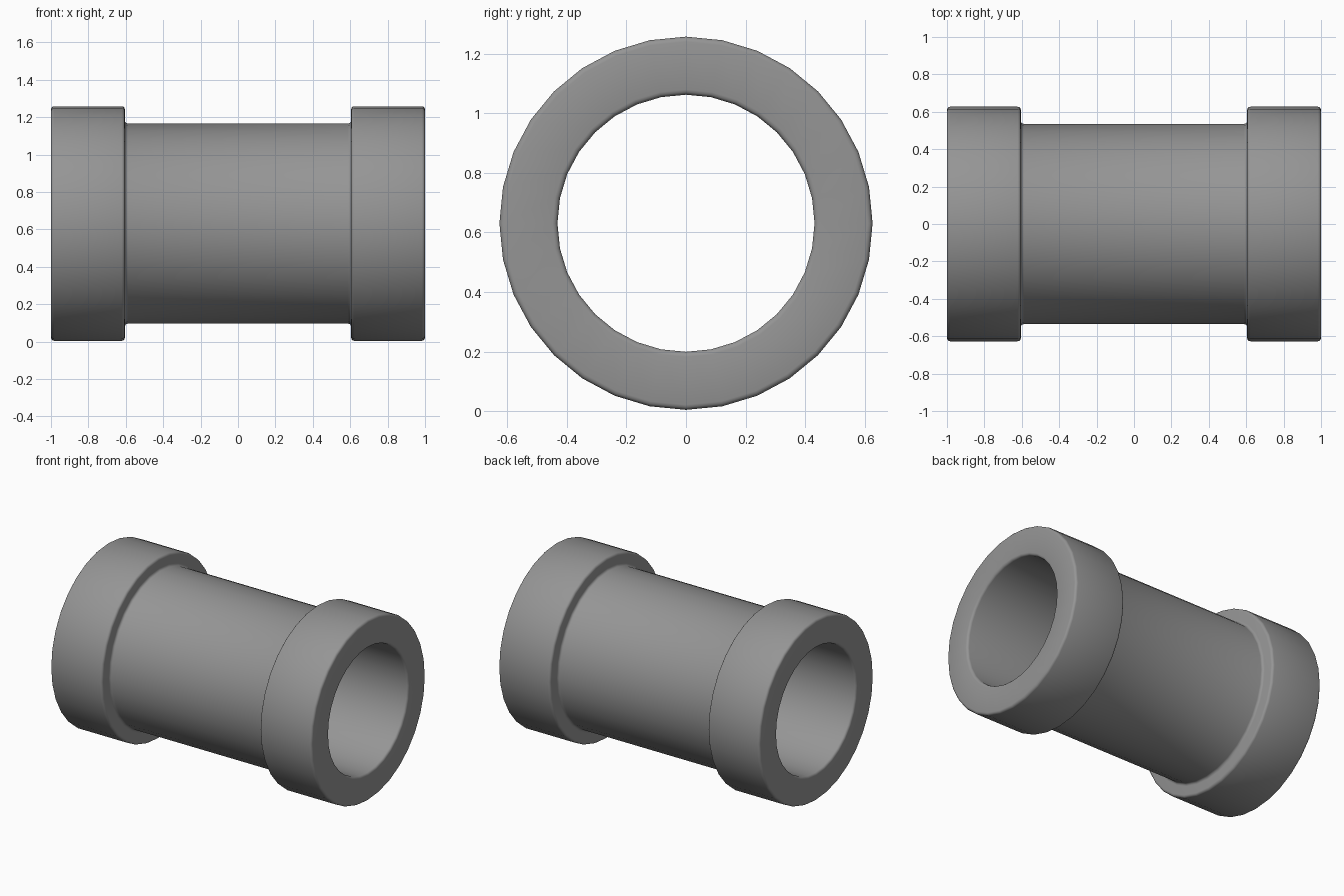
import bpy
import bmesh
from math import cos, sin, tau

cube = bpy.data.objects.get("Cube")
if cube:
    bpy.data.objects.remove(cube, do_unlink=True)

SIDES = 32
CENTRE_Z = 0.631
END_X, COLLAR_X = 1.0, 0.605
COLLAR_R, TUBE_R, BORE_R = 0.627, 0.535, 0.432

# Plain grey
grey = bpy.data.materials.new("grey")
grey.use_nodes = True
colour = (0.3, 0.3, 0.3, 1)
grey.diffuse_color = colour
bsdf = next(n for n in grey.node_tree.nodes if n.type == "BSDF_PRINCIPLED")
bsdf.inputs["Base Color"].default_value = colour

# Closed pipe section (x, radius): one half, then its mirror
half = [(END_X, BORE_R), (END_X, COLLAR_R), (COLLAR_X, COLLAR_R), (COLLAR_X, TUBE_R)]
section = half + [(-x, r) for x, r in reversed(half)]

# Revolve the section about the x axis
bm = bmesh.new()
rings = []
for i in range(SIDES):
    a = tau * i / SIDES
    rings.append([bm.verts.new((x, r * cos(a), r * sin(a))) for x, r in section])
for i in range(SIDES):
    here, there = rings[i], rings[(i + 1) % SIDES]
    for j in range(len(section)):
        k = (j + 1) % len(section)
        bm.faces.new((here[j], here[k], there[k], there[j]))
bmesh.ops.recalc_face_normals(bm, faces=bm.faces)
mesh = bpy.data.meshes.new("pipe_coupling")
bm.to_mesh(mesh)
bm.free()
mesh.materials.append(grey)
pipe = bpy.data.objects.new("pipe_coupling", mesh)
pipe.location.z = CENTRE_Z
bpy.context.collection.objects.link(pipe)

# Soft rims and fillets
bevel = pipe.modifiers.new("rounded_rims", "BEVEL")
bevel.width = 0.017
bevel.segments = 3
bevel.limit_method = "ANGLE"
mesh.shade_smooth()
